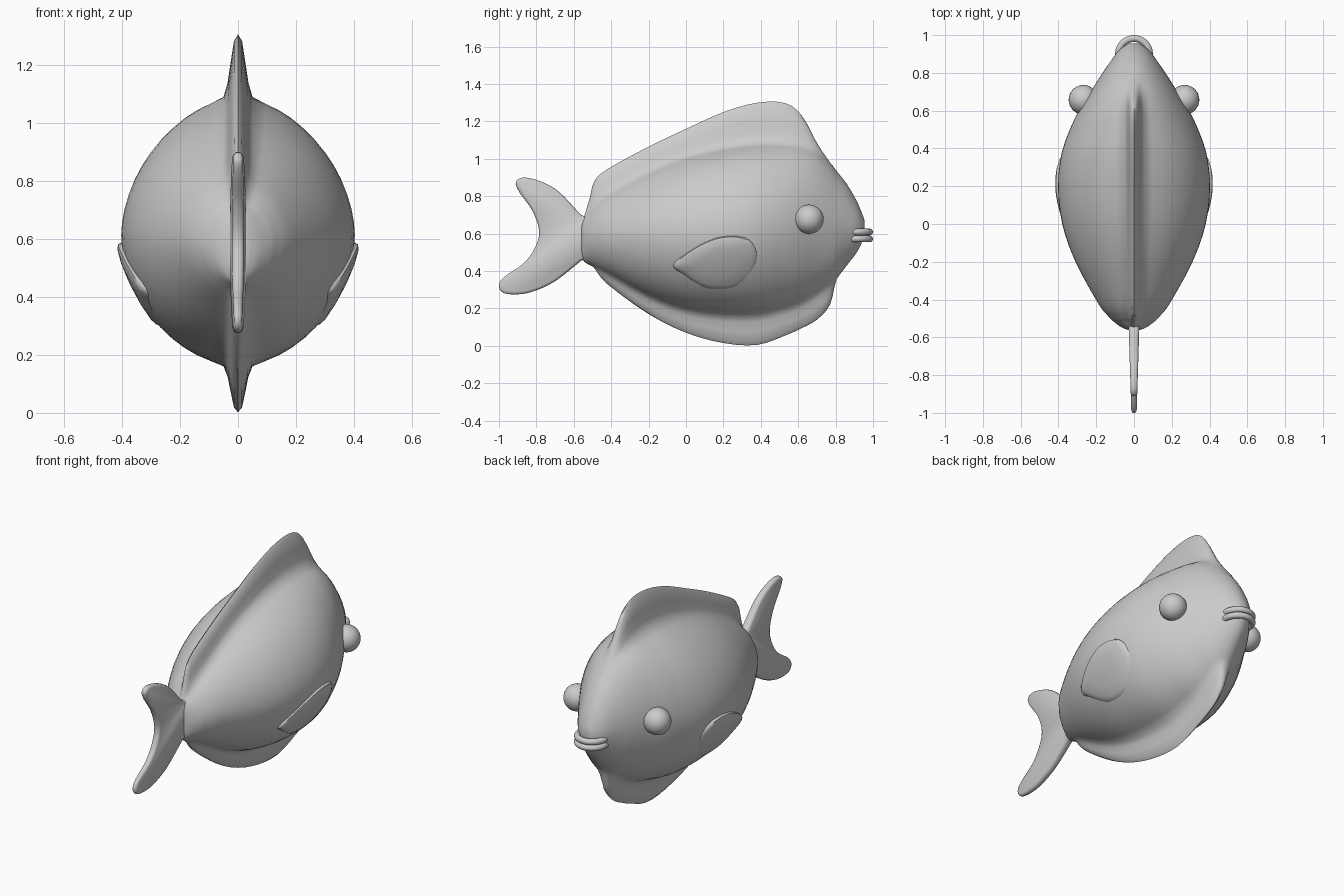
import bpy, bmesh, math

if "Cube" in bpy.data.objects:
    bpy.data.objects.remove(bpy.data.objects["Cube"])

grey = bpy.data.materials.new("soft grey")
grey.diffuse_color = (0.6, 0.6, 0.6, 1)
grey.use_nodes = True
grey.node_tree.nodes["Principled BSDF"].inputs["Base Color"].default_value = grey.diffuse_color


def spline(pts, steps, closed=False):
    """Catmull-Rom resampling of a list of tuples."""
    n, out = len(pts), []
    for i in range(n if closed else n - 1):
        if closed:
            p = [pts[(i + k) % n] for k in (-1, 0, 1, 2)]
        else:
            p = [pts[min(max(i + k, 0), n - 1)] for k in (-1, 0, 1, 2)]
        for s in range(steps):
            t = s / steps
            out.append(tuple(
                0.5 * (2 * b + (c - a) * t + (2 * a - 5 * b + 4 * c - d) * t * t
                       + (3 * b - a - 3 * c + d) * t ** 3)
                for a, b, c, d in zip(*p)))
    return out if closed else out + [pts[-1]]


def finish(name, bm, angle=50):
    bmesh.ops.recalc_face_normals(bm, faces=bm.faces)
    me = bpy.data.meshes.new(name)
    bm.to_mesh(me)
    bm.free()
    ob = bpy.data.objects.new(name, me)
    bpy.context.collection.objects.link(ob)
    me.materials.append(grey)
    bpy.ops.object.select_all(action='DESELECT')
    bpy.context.view_layer.objects.active = ob
    ob.select_set(True)
    bpy.ops.object.shade_smooth_by_angle(angle=math.radians(angle))
    return ob


def loft(name, rings, angle=50):
    """Skin closed rings of points and cap both ends."""
    bm = bmesh.new()
    vs = [[bm.verts.new(p) for p in r] for r in rings]
    n = len(vs[0])
    for a, b in zip(vs, vs[1:]):
        for i in range(n):
            j = (i + 1) % n
            bm.faces.new((a[i], a[j], b[j], b[i]))
    bm.faces.new(vs[0])
    bm.faces.new(vs[-1])
    return finish(name, bm, angle)


# Body with dorsal and belly fins drawn out of it
# stations: y, half width, body top, body bottom, dorsal tip, belly tip
stations = [
    (-0.560, 0.035, 0.660, 0.480, 0.660, 0.480),
    (-0.545, 0.070, 0.690, 0.450, 0.690, 0.450),
    (-0.515, 0.110, 0.720, 0.435, 0.790, 0.432),
    (-0.490, 0.135, 0.750, 0.420, 0.880, 0.415),
    (-0.420, 0.190, 0.810, 0.380, 0.945, 0.330),
    (-0.200, 0.310, 0.930, 0.260, 1.065, 0.170),
    (0.000, 0.380, 1.010, 0.190, 1.160, 0.070),
    (0.200, 0.403, 1.060, 0.165, 1.250, 0.015),
    (0.380, 0.382, 1.085, 0.165, 1.300, 0.005),
    (0.530, 0.327, 1.085, 0.200, 1.298, 0.055),
    (0.620, 0.280, 1.075, 0.230, 1.230, 0.095),
    (0.700, 0.230, 1.045, 0.275, 1.085, 0.140),
    (0.770, 0.186, 0.980, 0.325, 0.980, 0.220),
    (0.805, 0.163, 0.935, 0.360, 0.935, 0.355),
    (0.860, 0.125, 0.865, 0.430, 0.865, 0.430),
    (0.920, 0.080, 0.760, 0.510, 0.760, 0.510),
    (0.955, 0.030, 0.670, 0.590, 0.670, 0.590),
]
FIN = [(0.0, 1.0), (0.014, 0.9), (0.026, 0.55), (0.036, 0.25), (0.05, 0.04)]


def section(y, w, top, bot, dorsal, belly):
    mid = (top + bot) / 2
    s = min(1, w / 0.2)
    half = []
    for sign, edge, tip in ((1, top, dorsal), (-1, bot, belly)):
        k = abs(edge - mid)
        h = max(0, sign * (tip - edge))
        lift = lambda x: k * max(0, 1 - (x / w) ** 1.85) ** (1 / 1.85)
        part = [(x * s, mid + sign * (lift(x * s) + f * h)) for x, f in FIN]
        start = math.acos(min(1, 0.05 * s / w))
        for i in range(1, 13):
            x = w * math.cos(start * (1 - i / 12))
            part.append((x, mid + sign * lift(x)))
        half += part if sign > 0 else part[-2::-1]
    return [(x, y, z) for x, z in half] + [(-x, y, z) for x, z in half[-2:0:-1]]


loft("body", [section(*s) for s in spline(stations, 3)], 60)

# Tail fin: flat plate with rounded rim, thinner toward the tip
tail = spline([
    (-0.52, 0.68), (-0.56, 0.70), (-0.68, 0.825), (-0.78, 0.88), (-0.87, 0.90),
    (-0.91, 0.875), (-0.89, 0.82), (-0.82, 0.72), (-0.785, 0.61), (-0.81, 0.52),
    (-0.87, 0.44), (-0.97, 0.37), (-1.0, 0.325), (-0.98, 0.285), (-0.91, 0.275),
    (-0.82, 0.29), (-0.70, 0.345), (-0.56, 0.455), (-0.52, 0.48)], 4, True)


def inset(pts, d):
    out = []
    for i, (y, z) in enumerate(pts):
        a, b = pts[i - 1], pts[(i + 1) % len(pts)]
        ty, tz = b[0] - a[0], b[1] - a[1]
        m = math.hypot(ty, tz) or 1
        out.append((y - tz / m * d, z + ty / m * d))
    return out


def thick(y):
    return 0.014 + 0.035 * (y + 1) * 0.9


loft("tail_fin", [[(f * thick(y), y, z) for y, z in inset(tail, d)]
                  for f, d in ((-1, 0.014), (-0.75, 0.004), (-0.3, 0),
                               (0.3, 0), (0.75, 0.004), (1, 0.014))])

# Side fins: padded leaves lying along the flanks
leaf = spline([
    (-0.07, 0.43), (-0.02, 0.385), (0.05, 0.335), (0.13, 0.303), (0.25, 0.306),
    (0.34, 0.36), (0.385, 0.45), (0.37, 0.53), (0.31, 0.58), (0.20, 0.585),
    (0.10, 0.553), (0.0, 0.495)], 3, True)


def flank(y, z):
    return 0.40 - 0.33 * (0.58 - z) - 0.55 * (0.58 - z) ** 2 - 0.35 * (y - 0.17) ** 2


for side, word in ((1, "right"), (-1, "left")):
    rings = []
    for scale, off in ((0.9, -0.035), (0.98, -0.02), (1, 0), (0.96, 0.014),
                       (0.85, 0.022), (0.5, 0.027), (0.1, 0.028)):
        ring = []
        for y, z in leaf:
            y, z = 0.17 + (y - 0.17) * scale, 0.445 + (z - 0.445) * scale
            ring.append((side * (flank(y, z) + off), y, z))
        rings.append(ring)
    loft(word + "_side_fin", rings)

    # Eyes
    bm = bmesh.new()
    bmesh.ops.create_uvsphere(bm, u_segments=32, v_segments=16, radius=0.078)
    bmesh.ops.translate(bm, verts=bm.verts, vec=(side * 0.268, 0.658, 0.677))
    finish(word + "_eye", bm)

# Lips: two stacked rounded rings half sunk in the snout
for word, height in (("upper", 0.609), ("lower", 0.572)):
    rings = []
    for i in range(25):
        a = math.pi * (i / 24 * 1.1 - 0.05)
        c, s = math.cos(a), math.sin(a)
        rings.append([((0.082 + 0.018 * math.cos(t)) * c,
                       0.9 + (0.082 + 0.018 * math.cos(t)) * s,
                       height + 0.018 * math.sin(t))
                      for t in (math.tau * k / 12 for k in range(12))])
    loft(word + "_lip", rings)
